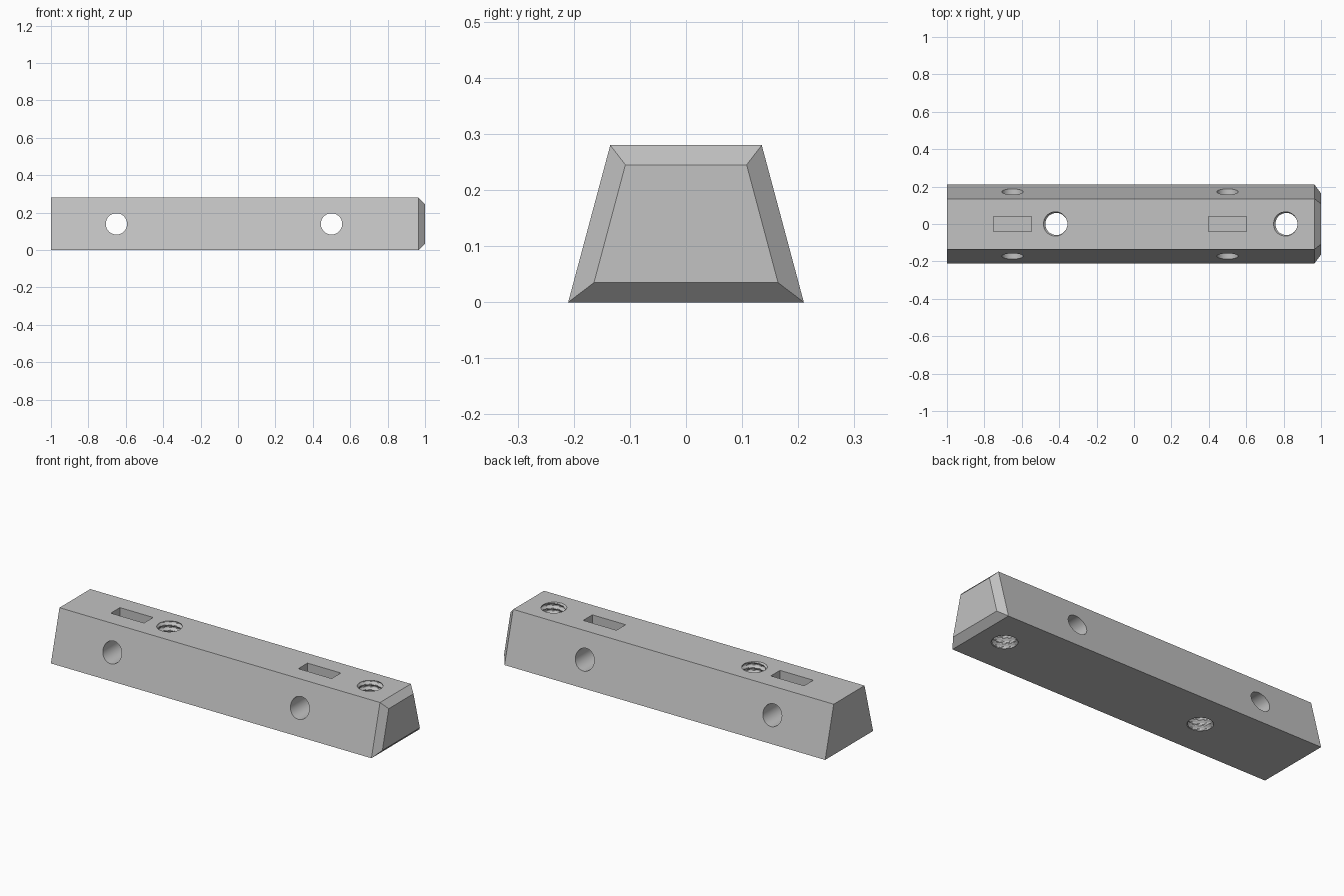
import bpy
import bmesh
import math

cube = bpy.data.objects.get("Cube")
if cube:
    bpy.data.objects.remove(cube, do_unlink=True)

HEIGHT = 0.28

grey = bpy.data.materials.new("plain grey")
grey.use_nodes = True
grey.diffuse_color = (0.54, 0.54, 0.54, 1)
grey.node_tree.nodes["Principled BSDF"].inputs["Base Color"].default_value = (0.54, 0.54, 0.54, 1)


def loft(name, rings):
    """Closed solid skinned through rings of equal length."""
    bm = bmesh.new()
    loops = [[bm.verts.new(p) for p in ring] for ring in rings]
    n = len(loops[0])
    for a, b in zip(loops, loops[1:]):
        for i in range(n):
            k = (i + 1) % n
            bm.faces.new((a[i], a[k], b[k], b[i]))
    bm.faces.new(loops[0])
    bm.faces.new(loops[-1])
    bmesh.ops.recalc_face_normals(bm, faces=bm.faces)
    mesh = bpy.data.meshes.new(name)
    bm.to_mesh(mesh)
    bm.free()
    mesh.materials.append(grey)
    obj = bpy.data.objects.new(name, mesh)
    bpy.context.collection.objects.link(obj)
    return obj


def section(x, low, high, bottom, top):
    return [(x, -low, bottom), (x, low, bottom), (x, high, top), (x, -high, top)]


def thread_cutter(x, radius=0.059, depth=0.01, pitch=0.03, segments=48, steps=12):
    """Rod whose radius follows a helical ridge."""
    rings = []
    count = int((HEIGHT + 0.04) / pitch * steps)
    for j in range(count + 1):
        ring = []
        for i in range(segments):
            phase = (j / steps - i / segments) % 1
            ridge = min(1, max(0, 1.3 - 3 * abs(phase - 0.5)))
            r = radius + depth * ridge
            a = math.tau * i / segments
            ring.append((x + r * math.cos(a), r * math.sin(a), -0.02 + j * pitch / steps))
        rings.append(ring)
    return loft("thread_cutter", rings)


def cross_cutter(x, radius=0.057, segments=48):
    angles = [math.tau * i / segments for i in range(segments)]
    return loft("cross_hole_cutter", [
        [(x + radius * math.cos(a), y, HEIGHT / 2 + radius * math.sin(a)) for a in angles]
        for y in (-0.3, 0.3)])


def slot_cutter(x, depth=0.06):
    return loft("slot_cutter", [section(x + s * 0.102, 0.04, 0.04, HEIGHT - depth, HEIGHT + 0.02)
                                for s in (-1, 1)])


# Tapered bar with one chamfered end
bar = loft("tapered_bar", [section(-1, 0.21, 0.135, 0, HEIGHT),
                           section(0.965, 0.21, 0.135, 0, HEIGHT),
                           section(1, 0.164, 0.108, 0.035, 0.245)])

# Cross holes with slots above them, and threaded vertical holes
cutters = [make(x) for x in (-0.65, 0.5) for make in (cross_cutter, slot_cutter)]
cutters += [thread_cutter(x) for x in (-0.415, 0.815)]

bpy.ops.object.select_all(action='DESELECT')
bpy.context.view_layer.objects.active = bar
bar.select_set(True)
for cutter in cutters:
    cutter.hide_render = True
    mod = bar.modifiers.new("cut", 'BOOLEAN')
    mod.operation = 'DIFFERENCE'
    mod.solver = 'EXACT'
    mod.object = cutter
    bpy.ops.object.modifier_apply(modifier=mod.name)
    bpy.data.objects.remove(cutter, do_unlink=True)

bpy.ops.object.shade_smooth_by_angle(angle=math.radians(25))
